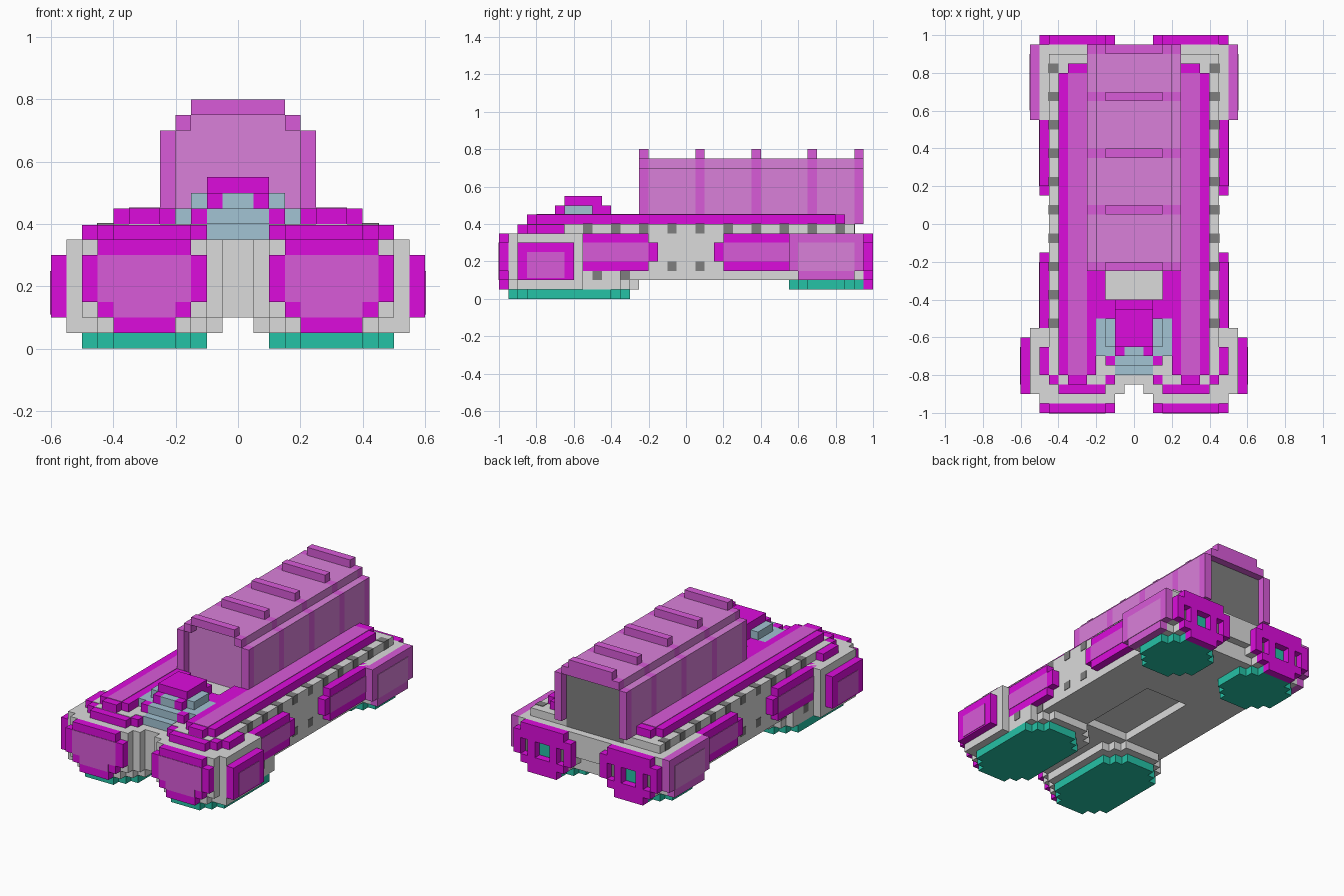
import bpy, bmesh

if "Cube" in bpy.data.objects:
    bpy.data.objects.remove(bpy.data.objects["Cube"])

U = 0.05  # one block; all sizes below are in blocks


def colour(name, hexa):
    lin = []
    for i in (0, 2, 4):
        c = int(hexa[i:i + 2], 16) / 255
        lin.append(c / 12.92 if c < 0.04045 else ((c + 0.055) / 1.055) ** 2.4)
    m = bpy.data.materials.new(name)
    m.use_nodes = True
    m.diffuse_color = (*lin, 1)
    m.node_tree.nodes["Principled BSDF"].inputs["Base Color"].default_value = (*lin, 1)
    return m


MAG = colour("magenta", "DC0CDC")
MID = colour("mid purple", "D85BD8")
LIGHT = colour("pale purple", "DA80DA")
GREY = colour("light grey", "DBDBDB")
DARK = colour("dark grey", "7F7F7F")
TEAL = colour("teal", "25C2A6")
BLUE = colour("glass blue", "A2C3D4")


def outline(a0, a1, b0, b1, steps):
    """Rectangle whose four corners are cut as one-block staircases."""
    pts = []
    corners = [((a0, b0), (0, -1), (1, 0)), ((a1, b0), (1, 0), (0, 1)),
               ((a1, b1), (0, 1), (-1, 0)), ((a0, b1), (-1, 0), (0, -1))]
    for ((cx, cy), i, o), n in zip(corners, steps):
        x, y = cx - n * i[0], cy - n * i[1]
        pts.append((x, y))
        for _ in range(n):
            x, y = x + o[0], y + o[1]
            pts.append((x, y))
            x, y = x + i[0], y + i[1]
            pts.append((x, y))
    return pts


def slab(name, mat, x, y, z, axis="z", steps=(0, 0, 0, 0), mirror=False):
    """Block with stepped corners seen along the given axis."""
    ranges = {"x": x, "y": y, "z": z}
    a, b = [k for k in "xyz" if k != axis]
    pts = outline(*ranges[a], *ranges[b], steps)
    bm = bmesh.new()
    rings = []
    for h in ranges[axis]:
        ring = []
        for p, q in pts:
            v = {a: p, b: q, axis: h}
            ring.append(bm.verts.new((v["x"] * U, v["y"] * U, v["z"] * U)))
        rings.append(ring)
    lo, hi = rings
    bm.faces.new(lo)
    bm.faces.new(hi)
    for i in range(len(pts)):
        j = (i + 1) % len(pts)
        bm.faces.new((lo[i], lo[j], hi[j], hi[i]))
    bmesh.ops.recalc_face_normals(bm, faces=bm.faces)
    me = bpy.data.meshes.new(name)
    bm.to_mesh(me)
    bm.free()
    me.materials.append(mat)
    ob = bpy.data.objects.new(name, me)
    bpy.context.collection.objects.link(ob)
    if mirror:
        ob.modifiers.new("Mirror", "MIRROR")
    return ob


def pair(name, mat, x, y, z, axis="z", steps=(0, 0, 0, 0)):
    return slab(name, mat, x, y, z, axis, steps, True)


T = 0.06  # thickness of thin plates

# Hull, with a shallow recess in the middle of the belly
slab("hull", GREY, (-9, 9), (-15, 18), (3, 8))
pair("belly_rail", GREY, (3, 9), (-15, 18), (2, 3))
slab("belly_front", GREY, (-3, 3), (-15, -5), (2, 3))
slab("belly_rear", GREY, (-3, 3), (6, 18), (2, 3))
slab("tailgate", GREY, (-2, 2), (18, 19), (4, 7))
slab("nose", GREY, (-2, 2), (-17, -15), (2, 7))
pair("nose_cheek", GREY, (1, 2), (-18, -15), (2, 7))
slab("nose_deck", GREY, (-4, 4), (-16, -15), (3, 7))

# Front pods with skids
pair("front_pod", GREY, (2, 10), (-19, -11), (2, 7))
pair("front_pod_flank", GREY, (10, 11), (-18, -11), (1, 7))
pair("front_pod_base", GREY, (1, 10), (-19, -5), (1, 3), steps=(2, 1, 2, 2))
pair("front_skid", TEAL, (2, 10), (-19, -6), (0, 1), steps=(2, 2, 2, 2))
pair("front_plate", MAG, (2, 10), (-20, -19), (1, 7), "y", (2, 2, 1, 1))
pair("front_plate_inset", MID, (3, 9), (-20 - T, -20), (2, 6), "y", (1, 1, 0, 0))
pair("front_lip", MAG, (2, 10), (-18, -13), (7, 7.95), steps=(1, 2, 0, 0))
pair("front_shoulder", GREY, (2, 9), (-17, -12), (7, 8), steps=(1, 1, 0, 0))
pair("front_side_plate", MAG, (11, 12), (-18, -12), (2, 6), "x")
pair("front_side_inset", MID, (12, 12 + T), (-17, -13), (2.2, 5), "x")

# Rear pods with skids
pair("rear_pod", GREY, (2, 10), (11, 19), (3, 7))
pair("rear_pod_base", GREY, (2, 10), (11, 19), (2, 3), steps=(1, 1, 1, 1))
pair("rear_skid", TEAL, (2, 10), (11, 19), (1, 2), steps=(2, 2, 2, 2))
pair("rear_side_plate", MID, (10, 11), (11, 19), (2, 7), "x", (1, 1, 0, 0))
pair("rear_side_inset", LIGHT, (11, 11 + T), (12, 18), (3, 6), "x")

# Rear plates built of bars around the lamp openings
pair("rear_plate_bottom", MAG, (2, 10), (19, 20), (1, 3), "y", (2, 2, 0, 0))
pair("rear_plate_top", MAG, (2, 10), (19, 20), (5, 7), "y", (0, 0, 1, 1))
for i, (x0, x1) in enumerate(((2, 3), (4, 5), (7, 8), (9, 10))):
    pair(f"rear_plate_bar_{i}", MAG, (x0, x1), (19, 20), (3, 5))
pair("rear_lamp", TEAL, (5, 7), (19, 19 + T), (3, 5))
for i, x0 in enumerate((3, 8)):
    pair(f"rear_vent_{i}", DARK, (x0, x0 + 1), (19, 19 + T), (3, 5))

# Side panels
pair("front_side_panel", MAG, (9, 10), (-12, -3), (3, 7), "x", (0, 1, 1, 0))
pair("front_panel_inset", MID, (10, 10 + T), (-11, -4), (4, 6), "x")
pair("rear_side_panel", MAG, (9, 10), (3, 12), (3, 7), "x", (1, 0, 0, 1))
pair("rear_panel_inset", MID, (10, 10 + T), (4, 11), (4, 6), "x")

# Top tracks
pair("track", MAG, (4, 8), (-17, 17), (8, 9), steps=(1, 1, 1, 1))
pair("track_inset", MID, (5, 7), (-16, 16), (9, 9 + T))

# Rivets along the upper hull edge and the lower sides
for k in range(-4, 6):
    y = 1 + 3 * k
    pair(f"edge_rivet_{k + 4}", DARK, (8, 9 + T), (y, y + 1), (7, 8 + T))
for i, y in enumerate((-2, 1)):
    pair(f"side_rivet_{i}", DARK, (9, 9 + T), (y, y + 1), (3, 4))
for i, (x, y) in enumerate(((10, -10), (9, -7))):
    pair(f"lower_rivet_{i}", DARK, (x, x + T), (y, y + 1), (2, 3))

# Cockpit
slab("windscreen_low", BLUE, (-2, 2), (-16, -10), (7, 8.04))
slab("windscreen_mid", BLUE, (-2, 2), (-15, -10), (8, 9))
slab("windscreen_top", BLUE, (-1, 1), (-14, -10), (9, 10))
pair("side_window_low", BLUE, (2, 4), (-14, -10), (8, 9))
pair("side_window_high", BLUE, (2, 3), (-13, -10), (9, 10))
pair("window_post", MAG, (1, 2), (-14, -10), (9, 10))
pair("windscreen_frame", MAG, (2, 3), (-15, -14), (8, 9))
slab("cockpit_roof", MAG, (-2, 2), (-13, -9), (10, 11))
slab("cockpit_back", MAG, (-2, 2), (-10, -8), (8, 10))
pair("cockpit_corner", MAG, (2, 3), (-10, -8), (8, 9))
pair("deck_rim", MAG, (3, 4), (-10, -5), (8, 9))

# Cargo cover: alternating skin and rib sections
ribs = (1, 7, 13)
start = -4
for i, r in enumerate(ribs + (18,)):
    slab(f"cover_skin_{i}", LIGHT, (-5, 5), (start, r), (8, 15), "y", (0, 0, 1, 1))
    if r in ribs:
        slab(f"cover_rib_{i}", MID, (-5, 5), (r, r + 1), (8, 16), "y", (0, 0, 2, 2))
    start = r + 1
for end, y in (("front", -5), ("rear", 18)):
    pair(f"{end}_frame_post", MID, (4, 5), (y, y + 1), (8, 14))
    pair(f"{end}_frame_corner", MID, (3, 4), (y, y + 1), (14, 15))
    slab(f"{end}_frame_top", MID, (-3, 3), (y, y + 1), (15, 16))
slab("rear_frame_lintel", MID, (-3, 3), (18, 19), (14, 15))
slab("rear_door", DARK, (-4, 4), (18, 18 + T), (7, 14))
